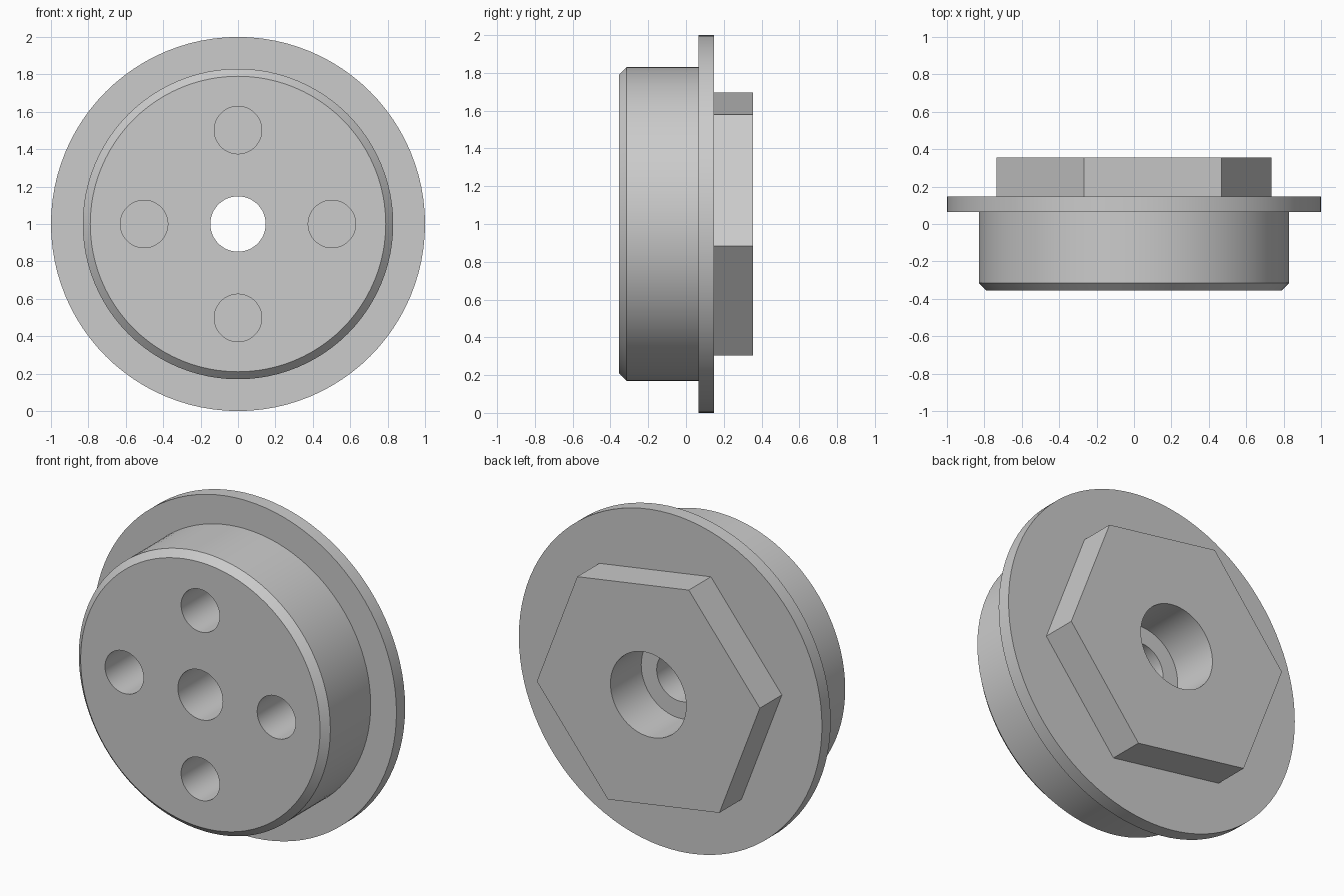
import bpy
import bmesh
from math import cos, sin, pi, radians

if "Cube" in bpy.data.objects:
    bpy.data.objects.remove(bpy.data.objects["Cube"], do_unlink=True)

steel = bpy.data.materials.new("light_grey")
steel.use_nodes = True
steel.diffuse_color = (0.6, 0.6, 0.6, 1)
steel.node_tree.nodes["Principled BSDF"].inputs["Base Color"].default_value = (0.6, 0.6, 0.6, 1)

FRONT, FLANGE_FRONT, FLANGE_BACK, BACK = -0.355, 0.065, 0.147, 0.355


def turned(name, profile, sides=96, phase=0.0, x=0.0, z=1.0):
    """Solid turned about the y axis from (radius, y) profile points."""
    bm = bmesh.new()
    rings = []
    for r, y in profile:
        angles = [phase + 2 * pi * i / sides for i in range(sides)]
        rings.append([bm.verts.new((x + r * cos(a), y, z + r * sin(a))) for a in angles])
    for a, b in zip(rings, rings[1:]):
        for i in range(sides):
            j = (i + 1) % sides
            bm.faces.new((a[i], a[j], b[j], b[i]))
    bm.faces.new(rings[0])
    bm.faces.new(rings[-1])
    bmesh.ops.recalc_face_normals(bm, faces=bm.faces)
    mesh = bpy.data.meshes.new(name)
    bm.to_mesh(mesh)
    bm.free()
    mesh.materials.append(steel)
    obj = bpy.data.objects.new(name, mesh)
    bpy.context.collection.objects.link(obj)
    return obj


def combine(target, tool, operation):
    """Apply a boolean and discard its helper."""
    bpy.ops.object.select_all(action="DESELECT")
    bpy.context.view_layer.objects.active = target
    target.select_set(True)
    mod = target.modifiers.new(operation, "BOOLEAN")
    mod.operation, mod.solver, mod.object = operation, "EXACT", tool
    bpy.ops.object.modifier_apply(modifier=mod.name)
    bpy.data.objects.remove(tool, do_unlink=True)


# Chamfered drum with its wide flange
plug = turned("flanged_plug", [(0.79, FRONT), (0.83, FRONT + 0.04), (0.83, FLANGE_FRONT),
                               (1.0, FLANGE_FRONT), (1.0, FLANGE_BACK), (0.5, FLANGE_BACK)])

# Hexagonal head on the back, rooted inside the flange
head = turned("hex_head", [(0.745, 0.1), (0.745, BACK)], sides=6, phase=radians(-9))
combine(plug, head, "UNION")

# Stepped centre bore: narrow at the front, wide at the back
bore = turned("bore", [(0.148, FRONT - 0.1), (0.148, FLANGE_FRONT),
                       (0.25, FLANGE_FRONT), (0.25, BACK + 0.1)], sides=64)
combine(plug, bore, "DIFFERENCE")

# Four blind holes around the front face
for i in range(4):
    a = i * pi / 2
    hole = turned("hole", [(0.127, FRONT - 0.1), (0.127, FLANGE_FRONT)], sides=48,
                  x=0.502 * cos(a), z=1 + 0.502 * sin(a))
    combine(plug, hole, "DIFFERENCE")

bpy.ops.object.shade_smooth_by_angle(angle=radians(30))
